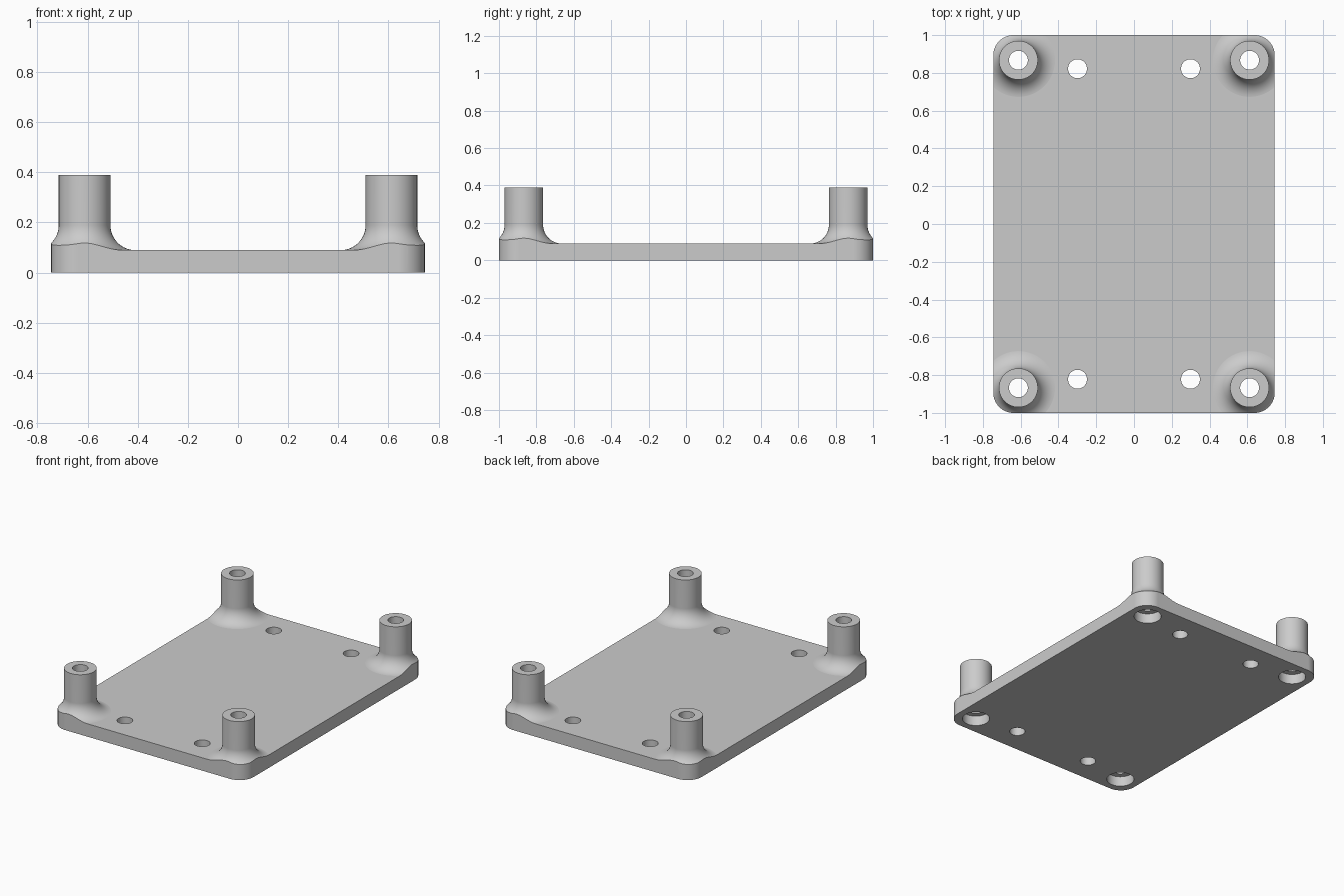
import bpy, bmesh, math
from mathutils import Matrix, Vector

old = bpy.data.objects.get("Cube")
if old:
    bpy.data.objects.remove(old, do_unlink=True)

HALF_X, HALF_Y, CORNER_R = 0.745, 1.0, 0.107
PLATE_H, POST_H, POST_R, FILLET = 0.09, 0.39, 0.103, 0.1
BORE_R, RECESS_R, RECESS_D = 0.05, 0.088, 0.07
POST_X, POST_Y = 0.612, 0.867
HOLE_X, HOLE_Y = 0.299, 0.822

grey = bpy.data.materials.new("light grey")
grey.use_nodes = True
grey.diffuse_color = (0.6, 0.6, 0.6, 1)
grey.node_tree.nodes["Principled BSDF"].inputs["Base Color"].default_value = (0.6, 0.6, 0.6, 1)


def make_object(name, bm):
    bmesh.ops.recalc_face_normals(bm, faces=bm.faces[:])
    mesh = bpy.data.meshes.new(name)
    bm.to_mesh(mesh)
    bm.free()
    mesh.materials.append(grey)
    obj = bpy.data.objects.new(name, mesh)
    bpy.context.collection.objects.link(obj)
    return obj


def block(name, hx, hy, z0, z1, radius=0):
    """Box with optional rounded vertical corners."""
    bm = bmesh.new()
    bmesh.ops.create_cube(bm, size=1)
    for v in bm.verts:
        v.co = Vector((v.co.x * 2 * hx, v.co.y * 2 * hy, z1 if v.co.z > 0 else z0))
    if radius:
        upright = [e for e in bm.edges if abs(e.verts[0].co.z - e.verts[1].co.z) > 0.01]
        bmesh.ops.bevel(bm, geom=upright, offset=radius, segments=16,
                        profile=0.5, affect='EDGES')
    return make_object(name, bm)


def turned_set(name, profile, px, py, steps=64):
    """Turn a (radius, height) profile and repeat it in all four quadrants."""
    bm = bmesh.new()
    for sx in (-1, 1):
        for sy in (-1, 1):
            rings = []
            for r, z in profile:
                rings.append([bm.verts.new((sx * px + r * math.cos(math.tau * i / steps),
                                            sy * py + r * math.sin(math.tau * i / steps), z))
                              for i in range(steps)])
            for a, b in zip(rings, rings[1:]):
                for i in range(steps):
                    j = (i + 1) % steps
                    bm.faces.new((a[i], a[j], b[j], b[i]))
            bm.faces.new(rings[0][::-1])
            bm.faces.new(rings[-1])
    return make_object(name, bm)


def combine(body, tool, operation):
    """Apply a boolean and discard the tool."""
    tool.hide_render = True
    mod = body.modifiers.new(operation.lower(), 'BOOLEAN')
    mod.object, mod.operation, mod.solver = tool, operation, 'EXACT'
    bpy.ops.object.select_all(action='DESELECT')
    bpy.context.view_layer.objects.active = body
    body.select_set(True)
    bpy.ops.object.modifier_apply(modifier=mod.name)
    bpy.data.objects.remove(tool, do_unlink=True)


# Oversized slab, trimmed to the rounded outline after the posts are added
plate = block("mounting_plate", HALF_X + 0.2, HALF_Y + 0.2, 0, PLATE_H)

# Posts with a concave fillet flowing into the plate
post = [(POST_R + FILLET, PLATE_H / 2)]
for i in range(17):
    a = math.pi / 2 * i / 16
    post.append((POST_R + FILLET * (1 - math.sin(a)),
                 PLATE_H - 0.0004 + FILLET * (1 - math.cos(a))))
post.append((POST_R, POST_H))
combine(plate, turned_set("posts", post, POST_X, POST_Y), 'UNION')

# Rounded outline
outline = block("outline", HALF_X, HALF_Y, -0.1, POST_H + 0.1, CORNER_R)
combine(plate, outline, 'INTERSECT')

# Stepped bores through the posts, wide recess underneath
bore = [(RECESS_R, -0.1), (RECESS_R, RECESS_D), (BORE_R, RECESS_D), (BORE_R, POST_H + 0.1)]
combine(plate, turned_set("bores", bore, POST_X, POST_Y), 'DIFFERENCE')

# Plain holes through the plate
hole = [(BORE_R, -0.1), (BORE_R, PLATE_H + 0.1)]
combine(plate, turned_set("holes", hole, HOLE_X, HOLE_Y), 'DIFFERENCE')

# Smooth shading with crisp edges
bpy.ops.object.select_all(action='DESELECT')
bpy.context.view_layer.objects.active = plate
plate.select_set(True)
bpy.ops.object.shade_smooth_by_angle(angle=math.radians(30))
weighted = plate.modifiers.new("even_shading", 'WEIGHTED_NORMAL')
weighted.keep_sharp = True
